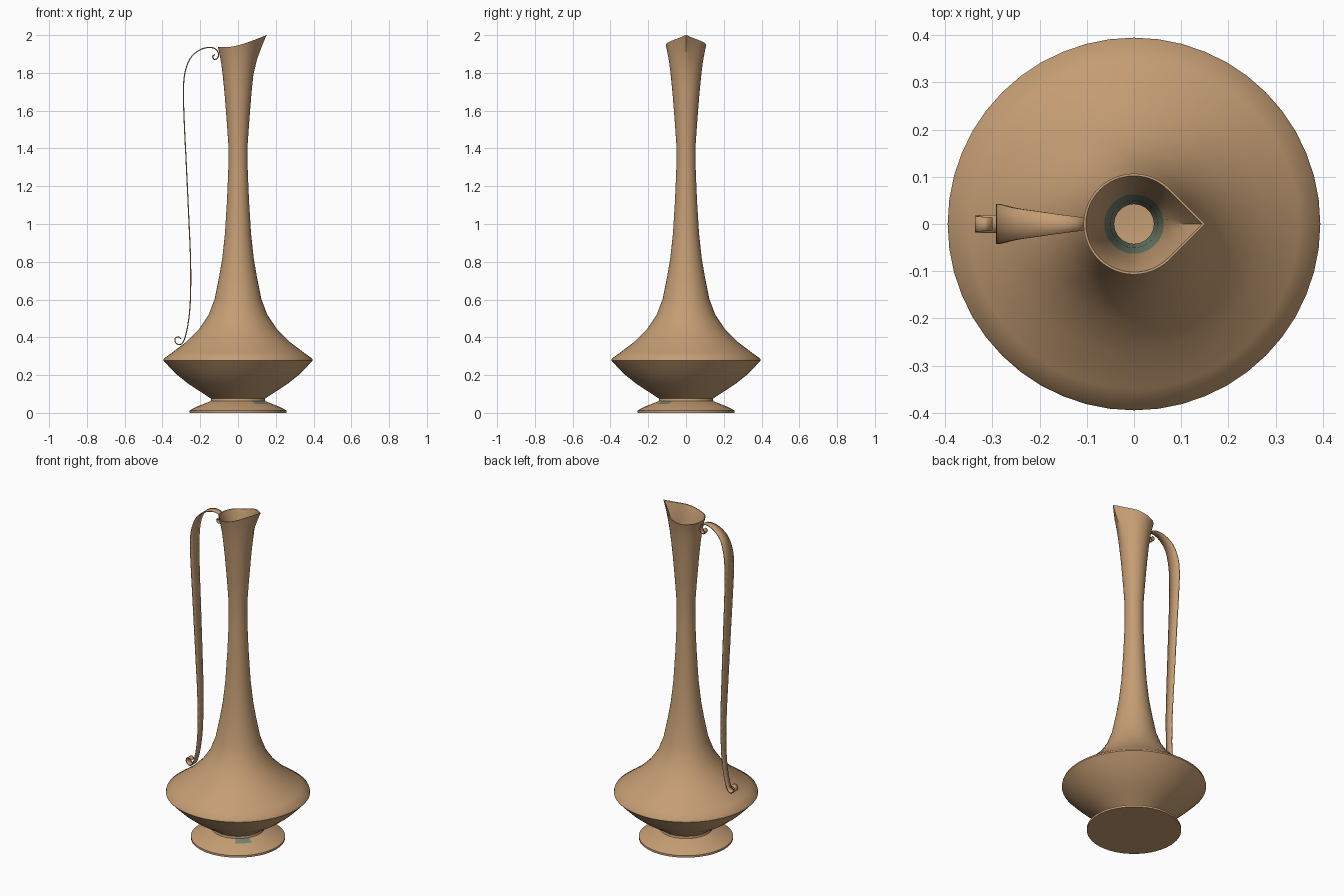
import bpy, bmesh, math
from mathutils import Vector

cube = bpy.data.objects.get("Cube")
if cube:
    bpy.data.objects.remove(cube, do_unlink=True)


def material(name, rgb):
    m = bpy.data.materials.new(name)
    m.use_nodes = True
    m.diffuse_color = (*rgb, 1)
    bsdf = next(n for n in m.node_tree.nodes if n.type == 'BSDF_PRINCIPLED')
    bsdf.inputs["Base Color"].default_value = (*rgb, 1)
    return m


tan = material("tan clay", (0.56, 0.34, 0.175))
green = material("grey green lining", (0.17, 0.23, 0.16))


def finish(bm, name, angle):
    bmesh.ops.recalc_face_normals(bm, faces=bm.faces)
    mesh = bpy.data.meshes.new(name)
    bm.to_mesh(mesh)
    bm.free()
    obj = bpy.data.objects.new(name, mesh)
    bpy.context.collection.objects.link(obj)
    mesh.materials.append(tan)
    mesh.materials.append(green)
    bpy.ops.object.select_all(action='DESELECT')
    obj.select_set(True)
    bpy.context.view_layer.objects.active = obj
    bpy.ops.object.shade_smooth_by_angle(angle=math.radians(angle))
    return obj


def smooth_path(pts, steps):
    """Catmull-Rom curve through the points."""
    p = [Vector(q) for q in pts]
    p = [2 * p[0] - p[1]] + p + [2 * p[-1] - p[-2]]
    out = []
    for a, b, c, d in zip(p, p[1:], p[2:], p[3:]):
        for i in range(steps):
            t = i / steps
            out.append(0.5 * (2 * b + (c - a) * t + (2 * a - 5 * b + 4 * c - d) * t ** 2
                              + (3 * b - a - 3 * c + d) * t ** 3))
    return out + [p[-2]]


# Jug: outer wall from the foot to the rim, then inner wall to the floor
outer = [(0.258, 0), (0.258, 0.012), (0.225, 0.03), (0.18, 0.048), (0.145, 0.062),
         (0.143, 0.075), (0.2, 0.113), (0.26, 0.152), (0.32, 0.2), (0.365, 0.245),
         (0.395, 0.277), (0.392, 0.288), (0.35, 0.318), (0.275, 0.375), (0.205, 0.445),
         (0.155, 0.52), (0.123, 0.605), (0.1, 0.72), (0.083, 0.82), (0.069, 0.95),
         (0.058, 1.13), (0.051, 1.3), (0.051, 1.42), (0.06, 1.55), (0.072, 1.7),
         (0.081, 1.79), (0.09, 1.86), (0.1, 1.91), (0.107, 1.938)]
inner = [(0.102, 1.938), (0.091, 1.905), (0.08, 1.85), (0.071, 1.78), (0.063, 1.7),
         (0.05, 1.55), (0.042, 1.4), (0.042, 1.25), (0.058, 0.95), (0.09, 0.7),
         (0.145, 0.51), (0.26, 0.37), (0.37, 0.283), (0.3, 0.2), (0.12, 0.09)]
SEG = 48


def rim_point(r, z, a):
    """Draw the top of the neck out to a raised, pointed spout on +x."""
    t = max(0, (z - 1.77) / 0.168) ** 2
    point = 1 / math.cos(max(0, math.pi / 4 - abs(a)))
    r *= 1 + (point - 1) * t
    x = r * math.cos(a)
    lift = max(0, (x + 0.04) / 0.19) ** 1.3
    return (x, r * math.sin(a), z + 0.062 * t * lift)


bm = bmesh.new()
angles = [2 * math.pi * i / SEG - math.pi for i in range(SEG)]
rings = [[bm.verts.new(rim_point(r, z, a)) for a in angles] for r, z in outer + inner]
for k, (low, high) in enumerate(zip(rings, rings[1:])):
    for i in range(SEG):
        j = (i + 1) % SEG
        face = bm.faces.new((low[i], low[j], high[j], high[i]))
        mid = face.calc_center_median()
        lining = k >= len(outer) and 0.1 < mid.z < 1.74
        # small exposed patch on the foot
        patch = k == 3 and abs(math.atan2(mid.y, mid.x) + math.pi / 4) < 0.3
        face.material_index = 1 if lining or patch else 0
bm.faces.new(rings[0])
bm.faces.new(rings[-1])
finish(bm, "jug_body", 40)

# Handle: tapering ribbon with a small curl at each end, as (x, z, half width)
path = [(-0.122, 1.897, 0.012), (-0.134, 1.888, 0.012), (-0.127, 1.872, 0.012),
        (-0.11, 1.876, 0.012), (-0.103, 1.9, 0.013), (-0.118, 1.926, 0.015),
        (-0.155, 1.935, 0.02), (-0.205, 1.92, 0.027), (-0.252, 1.878, 0.034),
        (-0.28, 1.805, 0.041), (-0.289, 1.71, 0.042), (-0.285, 1.55, 0.038),
        (-0.273, 1.3, 0.034), (-0.26, 1.02, 0.03), (-0.251, 0.8, 0.026),
        (-0.252, 0.6, 0.022), (-0.263, 0.48, 0.02), (-0.279, 0.405, 0.019),
        (-0.294, 0.37, 0.019), (-0.314, 0.362, 0.019), (-0.332, 0.375, 0.018),
        (-0.332, 0.395, 0.016), (-0.315, 0.403, 0.015), (-0.302, 0.391, 0.014)]
bm = bmesh.new()
rows = [[bm.verts.new((x, s * w, z)) for s in (-1, 0, 1)]
        for x, z, w in smooth_path(path, 4)]
for a, b in zip(rows, rows[1:]):
    for i in range(2):
        bm.faces.new((a[i], a[i + 1], b[i + 1], b[i]))
handle = finish(bm, "handle", 50)
solid = handle.modifiers.new("thickness", 'SOLIDIFY')
solid.thickness = 0.006
solid.offset = 0
